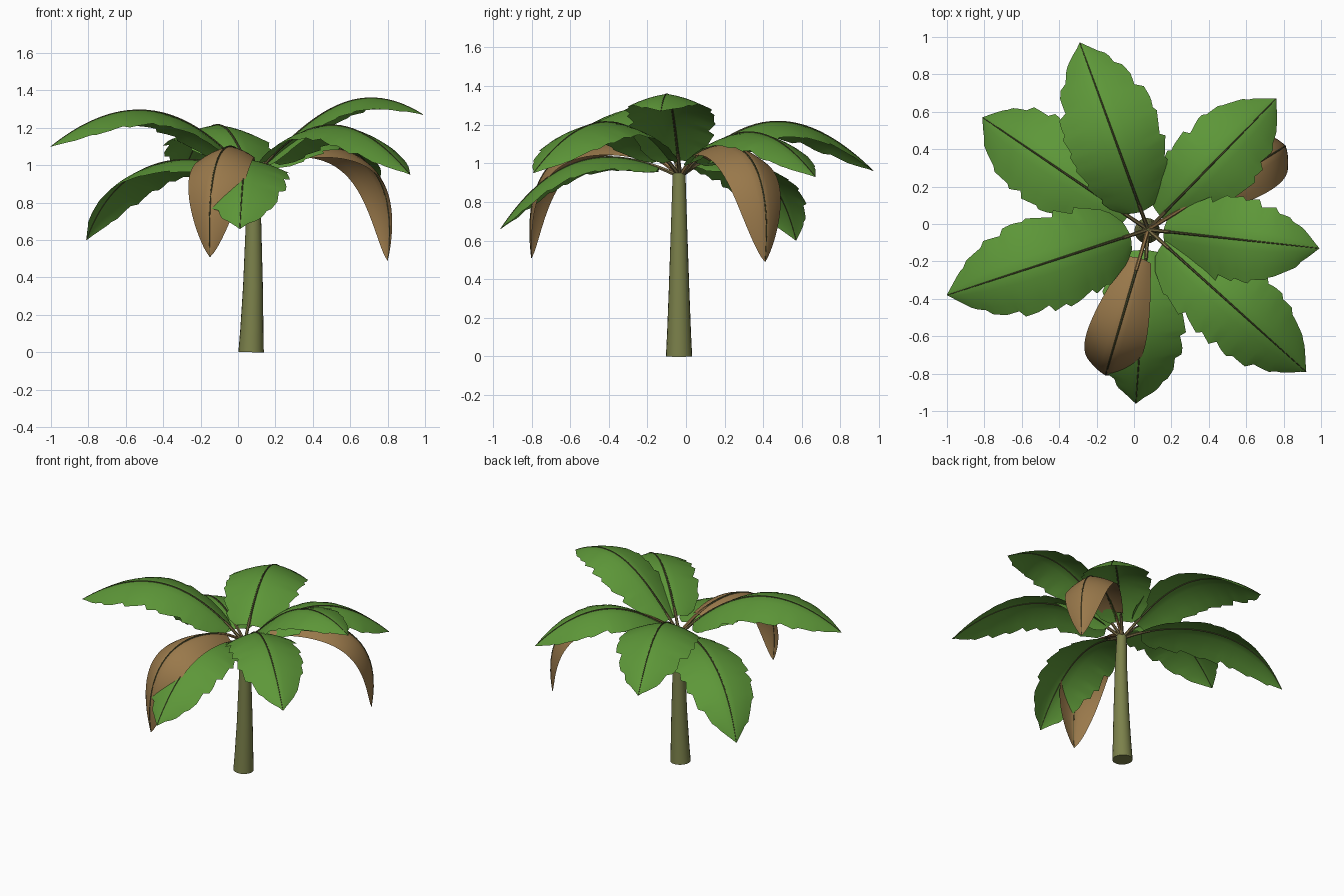
import bpy, bmesh, math, random
from mathutils import Vector

random.seed(4)
cube = bpy.data.objects.get("Cube")
if cube:
    bpy.data.objects.remove(cube)


def material(name, rgb):
    m = bpy.data.materials.new(name)
    m.use_nodes = True
    m.diffuse_color = (*rgb, 1)
    m.node_tree.nodes["Principled BSDF"].inputs["Base Color"].default_value = (*rgb, 1)
    return m


GREEN = material("leaf_green", (0.11, 0.31, 0.04))
BROWN = material("dry_brown", (0.32, 0.19, 0.07))
BARK = material("bark", (0.2, 0.22, 0.07))
RIB = material("rib_olive", (0.08, 0.085, 0.03))
STALK = material("stalk_tan", (0.19, 0.15, 0.06))
CROWN = Vector((0.075, -0.03, 0.93))


def finish(bm, name, mat, angle=50):
    mesh = bpy.data.meshes.new(name)
    bm.to_mesh(mesh)
    bm.free()
    mesh.materials.append(mat)
    ob = bpy.data.objects.new(name, mesh)
    bpy.context.collection.objects.link(ob)
    bpy.ops.object.select_all(action='DESELECT')
    ob.select_set(True)
    bpy.context.view_layer.objects.active = ob
    bpy.ops.object.shade_smooth_by_angle(angle=math.radians(angle))
    return ob


def skin(name, path, radii, sides, mat):
    """Tube of rings around a path, closed at both ends."""
    bm = bmesh.new()
    rings = []
    for i, p in enumerate(path):
        t = (path[min(i + 1, len(path) - 1)] - path[max(i - 1, 0)]).normalized()
        a = t.cross(Vector((0.31, 0.95, 0.02)) if abs(t.z) > 0.95 else Vector((0, 0, 1))).normalized()
        b = t.cross(a)
        rings.append([bm.verts.new(p + radii[i] * (a * math.cos(k * math.tau / sides)
                                                   + b * math.sin(k * math.tau / sides)))
                      for k in range(sides)])
    for r, s in zip(rings, rings[1:]):
        for k in range(sides):
            n = (k + 1) % sides
            bm.faces.new((r[k], r[n], s[n], s[k]))
    bm.faces.new(rings[0])
    bm.faces.new(rings[-1])
    bmesh.ops.recalc_face_normals(bm, faces=bm.faces)
    return finish(bm, name, mat)


def midrib(tip, h1, h2, count=200):
    """Cubic arc from the crown to the tip, resampled evenly by length."""
    tip = Vector(tip)
    flat = Vector((tip.x - CROWN.x, tip.y - CROWN.y, 0)).normalized()
    base = Vector((CROWN.x, CROWN.y, 0))
    c1, c2 = (base + flat * r + Vector((0, 0, z)) for r, z in (h1, h2))
    pts = []
    for i in range(count + 1):
        t = i / count
        s = 1 - t
        pts.append(CROWN * s**3 + c1 * 3 * s * s * t + c2 * 3 * s * t * t + tip * t**3)
    dist = [0]
    for a, b in zip(pts, pts[1:]):
        dist.append(dist[-1] + (b - a).length)

    def at(u):
        d = max(0, min(1, u)) * dist[-1]
        i = next(k for k in range(1, count + 1) if dist[k] >= d - 1e-9)
        return pts[i - 1].lerp(pts[i], (d - dist[i - 1]) / (dist[i] - dist[i - 1]))
    return at, Vector((flat.y, -flat.x, 0))


OUTLINE = [(0, .09), (.04, .15), (.15, .205), (.35, .25), (.58, .25), (.75, .205), (.9, .115), (1, 0)]


def green_width(u):
    for (a, wa), (b, wb) in zip(OUTLINE, OUTLINE[1:]):
        if u <= b:
            return wa + (wb - wa) * (u - a) / (b - a)
    return 0


def brown_width(u):
    return 0.16 * max(0, math.sin(math.pi * (0.1 + 0.9 * u**1.15)))**0.75


def torn_edge():
    """Irregular saw teeth that lean towards the tip."""
    cuts = [0]
    while cuts[-1] < 1:
        cuts.append(cuts[-1] + random.uniform(0.09, 0.17))
    depths = [random.uniform(0.06, 0.2) for _ in cuts]

    def factor(u):
        i = max(k for k, c in enumerate(cuts) if c <= u)
        end = cuts[i + 1] if i + 1 < len(cuts) else 1.1
        return 1.06 - depths[i] * (1 - (u - cuts[i]) / (end - cuts[i]))
    return factor


def frond(name, tip, h1, h2, dry=False, scale=1.0):
    at, side = midrib(tip, h1, h2)
    start, rows, cols = (0.15 if dry else 0.11), 44, 4
    teeth = {s: (lambda u: 1) if dry else torn_edge() for s in (-1, 1)}
    fold = 0.45 if dry else 0.32
    bm = bmesh.new()
    grid = []
    for i in range(rows + 1):
        u = i / rows
        f = start + (1 - start) * u
        p = at(f)
        along = (at(f + 0.01) - at(f - 0.01)).normalized()
        up = side.cross(along).normalized()
        row = []
        for c in range(-cols, cols + 1):
            v = abs(c) / cols
            s = 1 if c > 0 else -1
            w = (brown_width(u) if dry else green_width(u)) * scale
            w = max(w, 0.002) * (1 + (teeth[s](u) - 1) * v)
            row.append(bm.verts.new(p + side * (s * w * v) - up * fold * w * (0.45 * v + 0.55 * v * v)))
        grid.append(row)
    for r, q in zip(grid, grid[1:]):
        for k in range(2 * cols):
            bm.faces.new((r[k], r[k + 1], q[k + 1], q[k]))
    finish(bm, name, BROWN if dry else GREEN, 60)

    # Bare stalk, then the rib that runs along the blade
    steps = 24
    skin(name + "_stalk", [at(start * 1.4 * i / 5) for i in range(6)],
         [0.012 - 0.0006 * i for i in range(6)], 6, BROWN if dry else STALK)
    skin(name + "_rib", [at(start + (1 - start) * i / steps) for i in range(steps + 1)],
         [0.0075 * (1 - 0.75 * i / steps) for i in range(steps + 1)], 6, RIB)


# Trunk with a flared foot
trunk = [(0, .068, .070), (.12, .062, .074), (.35, .053, .080), (.7, .041, .083), (.95, .033, .077)]
skin("trunk", [Vector((x, -0.036, z)) for z, r, x in trunk], [r for z, r, x in trunk], 20, BARK)

# Green fronds: tip, then two arc handles as (reach, height)
frond("back_frond", (-0.29, 0.97, 0.96), (0.25, 1.15), (0.55, 1.43))
frond("back_left_frond", (0.76, 0.67, 0.93), (0.25, 1.13), (0.55, 1.33), scale=0.88)
frond("left_frond", (0.99, -0.13, 1.27), (0.30, 1.25), (0.55, 1.50), scale=0.88)
frond("front_left_frond", (0.92, -0.79, 0.95), (0.25, 1.15), (0.60, 1.43), scale=0.92)
frond("front_frond", (0.01, -0.96, 0.66), (0.25, 1.05), (0.60, 1.16), scale=0.92)
frond("right_frond", (-1.0, -0.38, 1.10), (0.25, 1.20), (0.60, 1.50))
frond("back_right_frond", (-0.81, 0.57, 0.60), (0.30, 1.08), (0.85, 1.12), scale=0.92)

# Dry hanging fronds
frond("front_dry_frond", (-0.15, -0.80, 0.51), (0.20, 1.15), (0.90, 1.28), dry=True)
frond("back_left_dry_frond", (0.80, 0.41, 0.49), (0.20, 1.15), (0.97, 1.28), dry=True)
